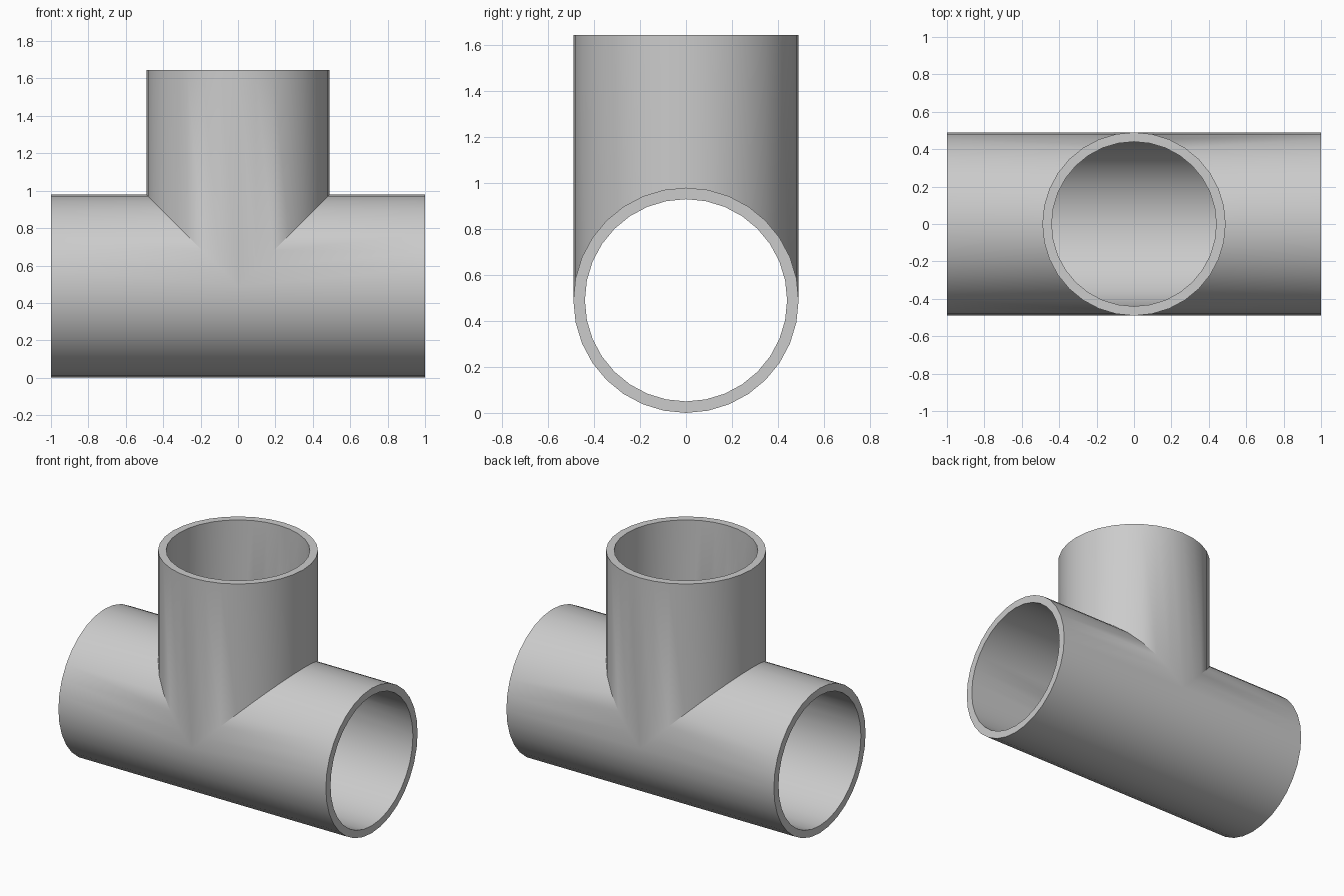
import bpy
import bmesh
from math import sin, cos, tau, radians

cube = bpy.data.objects.get("Cube")
if cube:
    bpy.data.objects.remove(cube, do_unlink=True)

OUTER, INNER = 0.49, 0.44
SIDES = 32
HALF_LENGTH, TOP = 1.0, 1.645
AXIS = OUTER  # height of the horizontal run's centre line

bm = bmesh.new()


def ring(point):
    """Vertices around a circle, placed by point(cosine, sine)."""
    angles = [tau * i / SIDES for i in range(SIDES)]
    return [bm.verts.new(point(cos(a), sin(a))) for a in angles]


def bridge(a, b):
    """Join two matching rings with quads."""
    for i in range(SIDES):
        j = (i + 1) % SIDES
        bm.faces.new((a[i], a[j], b[j], b[i]))


def tee_wall(r):
    """One tee-shaped skin, mitred where branch and run meet; returns its mouths."""
    mouths = []
    for side in (-1, 1):
        mouth = ring(lambda c, s: (side * HALF_LENGTH, r * c, AXIS + r * s))
        mitre = ring(lambda c, s: (side * max(r * s, 0), r * c, AXIS + r * s))
        bridge(mouth, mitre)
        mouths.append(mouth)
    mouth = ring(lambda c, s: (r * c, r * s, TOP))
    saddle = ring(lambda c, s: (r * c, r * s, AXIS + abs(r * c)))
    bridge(mouth, saddle)
    return mouths + [mouth]


# Outer and inner skins, closed by a flat rim at each mouth
for outer_mouth, inner_mouth in zip(tee_wall(OUTER), tee_wall(INNER)):
    bridge(outer_mouth, inner_mouth)
bmesh.ops.remove_doubles(bm, verts=bm.verts, dist=0.0005)
bmesh.ops.recalc_face_normals(bm, faces=bm.faces)

mesh = bpy.data.meshes.new("pipe_tee")
bm.to_mesh(mesh)
bm.free()
pipe = bpy.data.objects.new("pipe_tee", mesh)
bpy.context.collection.objects.link(pipe)

# Plain grey finish
grey = bpy.data.materials.new("light_grey")
grey.use_nodes = True
colour = (0.6, 0.6, 0.6, 1)
grey.diffuse_color = colour
grey.node_tree.nodes["Principled BSDF"].inputs["Base Color"].default_value = colour
mesh.materials.append(grey)

# Smooth walls with crisp rims and mitres
bpy.ops.object.select_all(action="DESELECT")
pipe.select_set(True)
bpy.context.view_layer.objects.active = pipe
bpy.ops.object.shade_smooth_by_angle(angle=radians(30))
